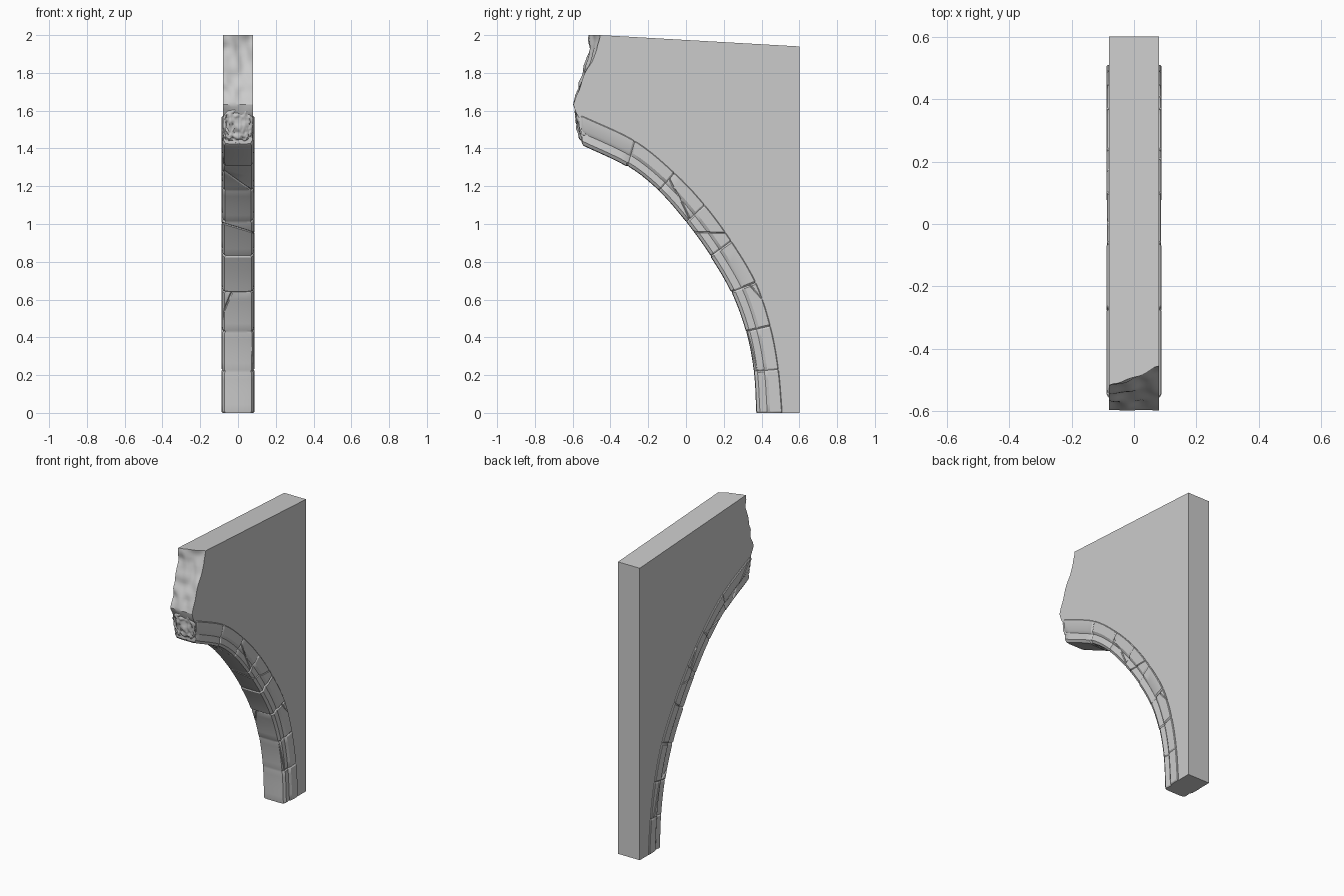
import bpy, bmesh, math, random
from mathutils import Vector, noise

if "Cube" in bpy.data.objects:
    bpy.data.objects.remove(bpy.data.objects["Cube"])

random.seed(4)
# Stone joints of the arch: inner and outer (y, z), from the foot upward
INNER = [(.37, 0), (.357, .22), (.317, .43), (.24, .64), (.13, .83), (0, 1.01),
         (-.145, 1.175), (-.31, 1.305), (-.55, 1.42)]
OUTER = [(.51, 0), (.49, .23), (.447, .46), (.37, .69), (.24, .91), (.10, 1.10),
         (-.06, 1.27), (-.27, 1.44), (-.555, 1.575)]
N = len(INNER) - 1


def spline(pts, t):
    """Catmull-Rom point at joint number t."""
    p = [Vector(q) for q in pts]
    p = [2 * p[0] - p[1]] + p + [2 * p[-1] - p[-2]]
    i = min(int(t), N - 1)
    f = t - i
    a, b, c, d = p[i:i + 4]
    return .5 * (2 * b + (c - a) * f + (2 * a - 5 * b + 4 * c - d) * f * f
                 + (3 * b - a - 3 * c + d) * f ** 3)


def loft(bm, rings):
    """Skin closed rings of points; returns the faces between each pair of rings."""
    vs = [[bm.verts.new(p) for p in r] for r in rings]
    n = len(vs[0])
    bands = [[bm.faces.new((a[j], a[(j + 1) % n], b[(j + 1) % n], b[j])) for j in range(n)]
             for a, b in zip(vs, vs[1:])]
    bm.faces.new(vs[0])
    bm.faces.new(vs[-1])
    bmesh.ops.recalc_face_normals(bm, faces=bm.faces)
    return bands


def finish(bm, name, angle=30):
    me = bpy.data.meshes.new(name)
    bm.to_mesh(me)
    bm.free()
    ob = bpy.data.objects.new(name, me)
    bpy.context.collection.objects.link(ob)
    bpy.ops.object.select_all(action='DESELECT')
    ob.select_set(True)
    bpy.context.view_layer.objects.active = ob
    bpy.ops.object.shade_smooth_by_angle(angle=math.radians(angle))
    return ob


# Wall slab: side profile repeated across x, with a rough broken front edge
LEFT = [(2.0, -.52), (1.93, -.515), (1.8, -.55), (1.7, -.57), (1.63, -.597), (1.55, -.56)]
RIGHT = [(2.0, -.46), (1.93, -.475), (1.85, -.50), (1.78, -.54), (1.63, -.597), (1.55, -.56)]


def edge_y(table, z):
    for (z1, y1), (z0, y0) in zip(table, table[1:]):
        if z >= z0:
            return y0 + (y1 - y0) * (z - z0) / (z1 - z0)
    return table[-1][1]


under = [spline(INNER, t / 4).lerp(spline(OUTER, t / 4), .8) for t in range(4 * N)]
rings = []
COLS, ROWS = 12, 30
for c in range(COLS + 1):
    u = c / COLS
    x = -.08 + .16 * u
    ring = [(x, .6, 0), (x, .6, 1.94)]
    for r in range(ROWS + 1):
        z = 2.0 - .44 * r / ROWS
        y = edge_y(LEFT, z) * (1 - u) + edge_y(RIGHT, z) * u
        amp = .014 * min(1, abs(z - 1.63) / .08 + .2)
        y += amp * noise.noise(Vector((x * 22, 3.1, z * 16)))
        ring.append((x, max(y, -.6), z))
    ring += [(x, p.x, p.y) for p in reversed(under)]
    rings.append(ring)
bm = bmesh.new()
loft(bm, rings)
finish(bm, "wall_slab")

# Arch: moulded half section (half width, depth from inner to outer edge)
HALF = [(.045, 0), (.07, .02), (.081, .14), (.076, .42), (.086, .54), (.087, .97), (.083, 1)]
SECTION = HALF + [(-x, d) for x, d in reversed(HALF)]
rings, owner = [], []
for i in range(N):
    wide, lift = random.uniform(-.0015, .0015), random.uniform(-.003, .003)
    for f in (0, .035, .2, .4, .6, .8, .965, 1):
        joint = f in (0, 1)
        if f == 0 and i > 0:
            continue
        a, b = spline(INNER, i + f), spline(OUTER, i + f)
        ring = []
        for x, d in SECTION:
            dd = d * .95 + .025 if joint else d
            q = a.lerp(b, dd) + (a - b).normalized() * (0 if joint else lift * (1 - d))
            w = x * (.945 if joint else 1) + (0 if joint else math.copysign(wide, x))
            ring.append((w, q.x, max(q.y, 0)))
        if rings:
            owner.append(i)
        rings.append(ring)
bm = bmesh.new()
tag = bm.faces.layers.int.new("stone")
for i, band in zip(owner, loft(bm, rings)):
    for face in band:
        face[tag] = i + 1

# Cracks: stone number, line in (y, z), sideways slant
CRACKS = [(2, (.36, .43), (.42, .22), .5), (3, (.34, .57), (.44, .46), -.8),
          (6, (.02, 1.10), (.07, 1.0), .4), (7, (-.16, 1.22), (-.03, 1.19), .5),
          (8, (-.39, 1.50), (-.28, 1.36), -.9), (5, (.05, .98), (.17, .98), .3)]
for stone, p, q, slant in CRACKS:
    d = (Vector(q) - Vector(p)).normalized()
    no = Vector((slant, -d.y, d.x)).normalized()
    mid = Vector((0, (p[0] + q[0]) / 2, (p[1] + q[1]) / 2))
    for off in (-.004, .004, 0):
        faces = [f for f in bm.faces if f[tag] == stone]
        geom = faces + list({e for f in faces for e in f.edges}) + \
            list({v for f in faces for v in f.verts})
        cut = bmesh.ops.bisect_plane(bm, geom=geom, plane_co=mid + no * off, plane_no=no,
                                     dist=1e-5)["geom_cut"]
    bm.normal_update()
    for v in [g for g in cut if isinstance(g, bmesh.types.BMVert)]:
        v.co -= v.normal * .004
finish(bm, "arch_stones")

# Rough broken core showing at the upper end of the arch
bm = bmesh.new()
bmesh.ops.create_icosphere(bm, subdivisions=5, radius=1)
for v in bm.verts:
    n = v.co.copy()
    x, y, z = (math.copysign(abs(k) ** .8, k) for k in n)
    bump = noise.noise(n * 3.2) * .012 + noise.noise(n * 7) * .006
    z = 1.527 + z * .107
    v.co = (max(-.08, min(.08, x * .086)),
            max(-.6, -.545 + y * .028 - (z - 1.5) * .17 + bump), z + bump * .5)
finish(bm, "broken_core", 40)
